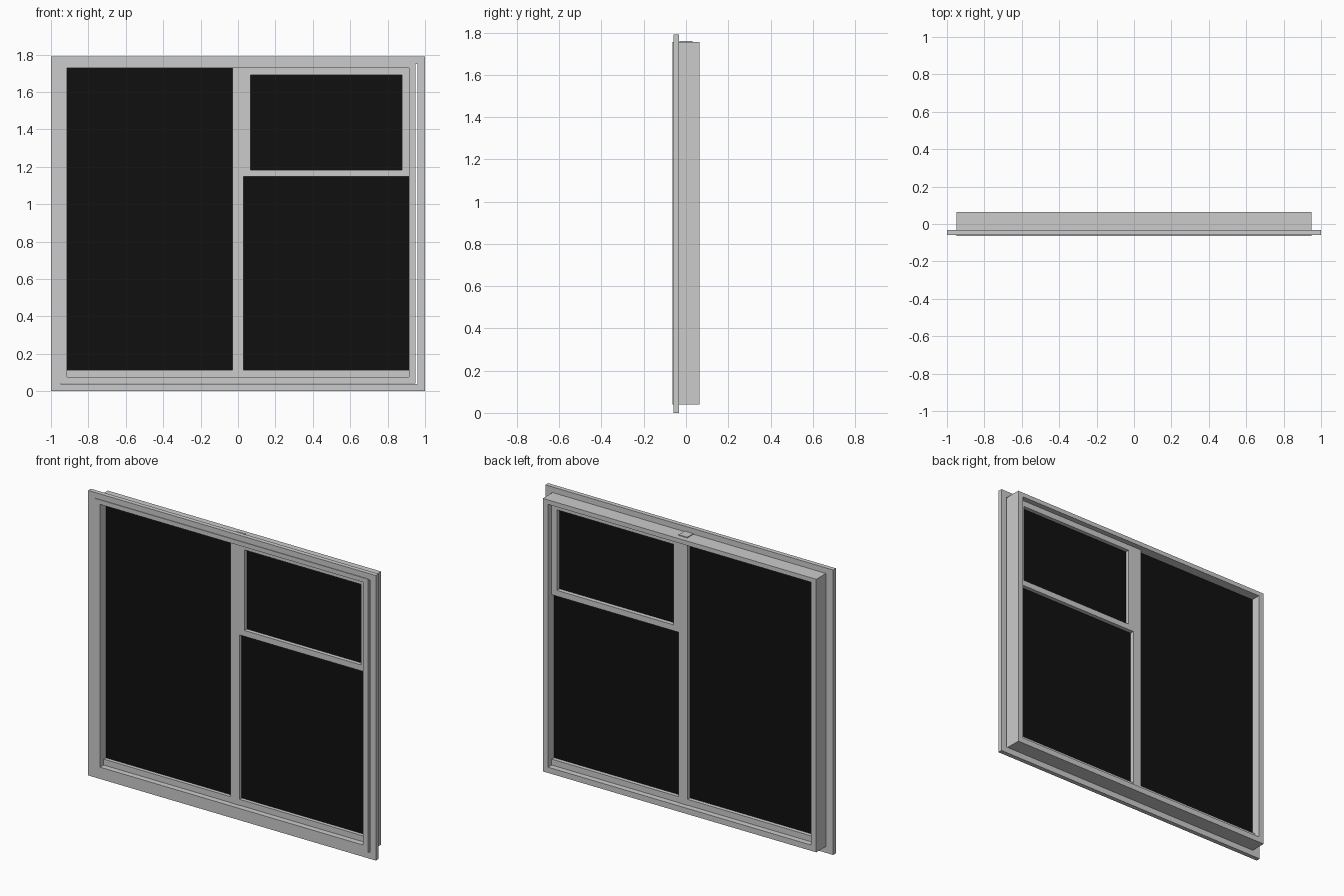
import bpy, bmesh

if "Cube" in bpy.data.objects:
    bpy.data.objects.remove(bpy.data.objects["Cube"])


def finish(name, bm, mat=None):
    bmesh.ops.recalc_face_normals(bm, faces=bm.faces[:])
    mesh = bpy.data.meshes.new(name)
    bm.to_mesh(mesh)
    bm.free()
    obj = bpy.data.objects.new(name, mesh)
    bpy.context.collection.objects.link(obj)
    if mat:
        mesh.materials.append(mat)
    return obj


def corners(bm, rect, y):
    x0, x1, z0, z1 = rect
    return [bm.verts.new((x, y, z)) for x, z in ((x0, z0), (x1, z0), (x1, z1), (x0, z1))]


def ring(name, outer, inner, y0, y1):
    """Mitred rectangular frame between two rectangles (x0, x1, z0, z1)."""
    bm = bmesh.new()
    loops = [corners(bm, outer, y0), corners(bm, outer, y1),
             corners(bm, inner, y1), corners(bm, inner, y0)]
    for a in range(4):
        p, q = loops[a], loops[(a + 1) % 4]
        for i in range(4):
            j = (i + 1) % 4
            bm.faces.new((p[i], p[j], q[j], q[i]))
    return finish(name, bm)


def bar(name, rect, y0, y1, mat=None):
    """Solid box filling a rectangle (x0, x1, z0, z1)."""
    bm = bmesh.new()
    a, b = corners(bm, rect, y0), corners(bm, rect, y1)
    bm.faces.new(a)
    bm.faces.new(b)
    for i in range(4):
        j = (i + 1) % 4
        bm.faces.new((a[i], a[j], b[j], b[i]))
    return finish(name, bm, mat)


glass = bpy.data.materials.new("dark_glass")
glass.diffuse_color = (0.005, 0.005, 0.005, 1)
glass.use_nodes = True
glass.node_tree.nodes["Principled BSDF"].inputs["Base Color"].default_value = glass.diffuse_color

# Outer trim, with the narrow gap on its right side
ring("outer_trim", (-1, 1, 0, 1.79), (-0.95, 0.96, 0.038, 1.75), -0.06, -0.032)

# Deep main frame
ring("main_frame", (-0.95, 0.95, 0.04, 1.755), (-0.914, 0.914, 0.076, 1.727), -0.064, 0.064)

# Raised bottom rail and central post, whose top shows above the frame
bar("bottom_rail", (-0.914, 0.914, 0.076, 0.113), -0.028, 0.028)
bar("centre_post", (-0.03, 0.03, 0.076, 1.76), -0.03, 0.03)

# Small opening sash at upper right
ring("upper_sash", (0.03, 0.914, 1.147, 1.727), (0.066, 0.877, 1.184, 1.69), -0.03, 0.03)

# Glass panes
for name, rect in (("left_pane", (-0.914, -0.03, 0.113, 1.727)),
                   ("lower_right_pane", (0.03, 0.914, 0.113, 1.147)),
                   ("upper_right_pane", (0.066, 0.877, 1.184, 1.69))):
    bar(name, rect, -0.006, 0.004, glass)
